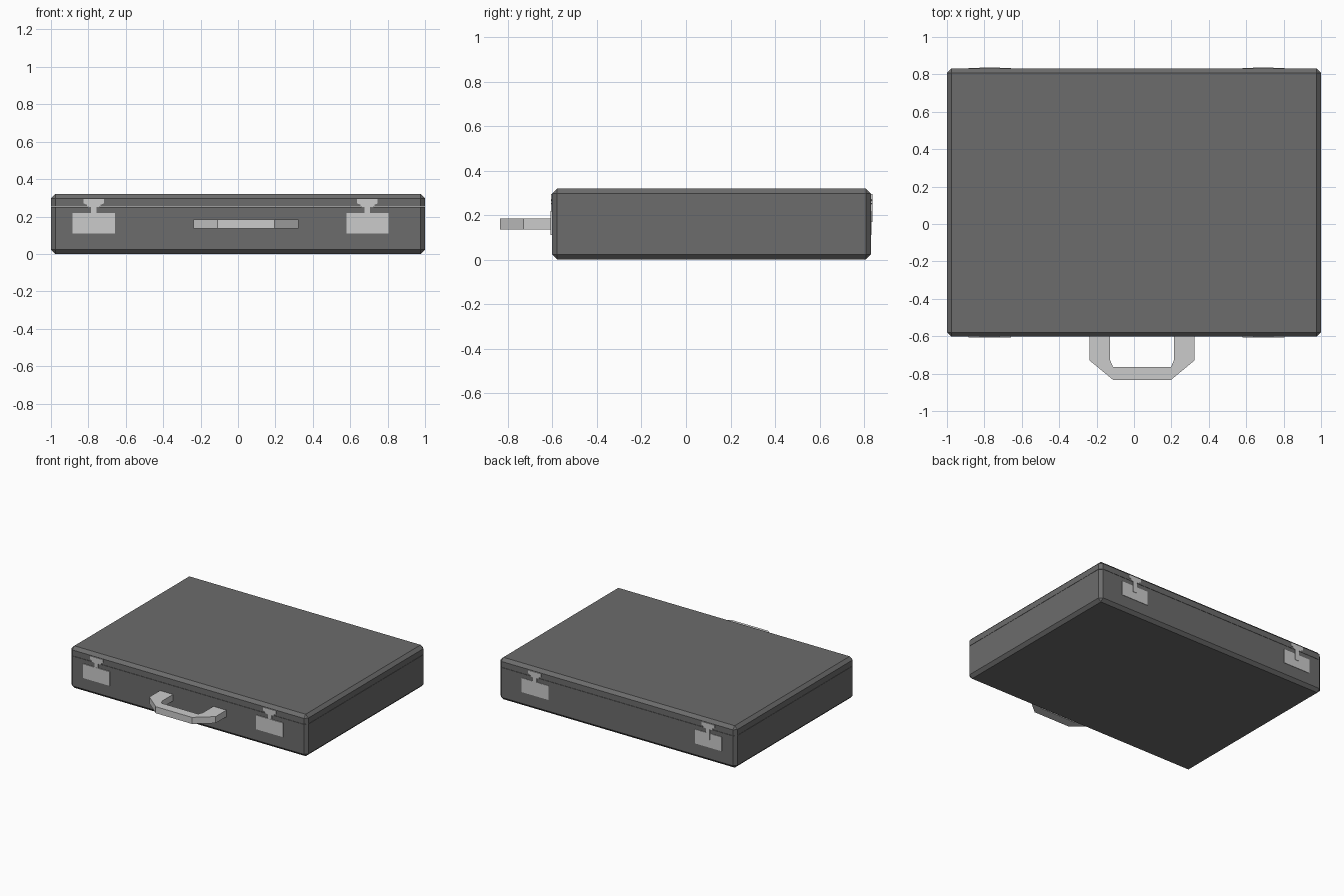
import bpy, bmesh
from mathutils import Vector

if "Cube" in bpy.data.objects:
    bpy.data.objects.remove(bpy.data.objects["Cube"])

Y0, Y1, TOP, SEAM = -0.602, 0.831, 0.32, 0.252

dark = bpy.data.materials.new("dark_grey")
dark.diffuse_color = (0.15, 0.15, 0.15, 1)
dark.use_nodes = True
dark.node_tree.nodes["Principled BSDF"].inputs["Base Color"].default_value = dark.diffuse_color


def finish(name, bm, mat=None):
    bmesh.ops.recalc_face_normals(bm, faces=bm.faces)
    me = bpy.data.meshes.new(name)
    bm.to_mesh(me)
    bm.free()
    if mat:
        me.materials.append(mat)
    ob = bpy.data.objects.new(name, me)
    bpy.context.collection.objects.link(ob)
    return ob


def prism(name, pts, offset):
    """Extrude a closed 3D outline along offset."""
    bm = bmesh.new()
    face = bm.faces.new([bm.verts.new(p) for p in pts])
    ext = bmesh.ops.extrude_face_region(bm, geom=[face], use_keep_orig=True)
    moved = [g for g in ext["geom"] if isinstance(g, bmesh.types.BMVert)]
    bmesh.ops.translate(bm, verts=moved, vec=Vector(offset))
    return finish(name, bm)


def shell(name, cut_z, keep_lower):
    """Chamfered case box, cut at the seam and capped."""
    bm = bmesh.new()
    bmesh.ops.create_cube(bm, size=1)
    for v in bm.verts:
        v.co = (v.co.x * 2, v.co.y * (Y1 - Y0) + (Y0 + Y1) / 2,
                (v.co.z + 0.5) * TOP)
    bmesh.ops.bevel(bm, geom=bm.edges[:], offset=0.023, segments=1,
                    affect='EDGES', profile=0.5)
    cut = bmesh.ops.bisect_plane(
        bm, geom=bm.verts[:] + bm.edges[:] + bm.faces[:],
        plane_co=(0, 0, cut_z), plane_no=(0, 0, 1),
        clear_outer=keep_lower, clear_inner=not keep_lower)
    rim = [g for g in cut["geom_cut"] if isinstance(g, bmesh.types.BMEdge)]
    bmesh.ops.edgeloop_fill(bm, edges=rim)
    return finish(name, bm, dark)


# Case halves, with a fine seam between them
shell("case_base", SEAM - 0.001, True)
shell("case_lid", SEAM + 0.001, False)

# Carry handle
half = [(0.28, -0.595), (0.28, -0.73), (0.153, -0.835)]
inner = [(0.155, -0.765), (0.17, -0.73), (0.17, -0.595)]
side = half + [(-x, y) for x, y in reversed(half)]
side += [(-x, y) for x, y in reversed(inner)] + inner
# reorder so the outline runs outer rim, then back along the inner rim
outline = half + [(-x, y) for x, y in reversed(half)] \
    + [(-x, y) for x, y in reversed(inner)] + inner
prism("handle", [(x + 0.043, y, 0.135) for x, y in outline], (0, 0, 0.05))

# Latches on the front and matching ones on the back
catch = [(0.015, 0.17), (0.015, 0.25), (0.037, 0.253), (0.037, 0.263),
         (0.055, 0.27), (0.055, 0.294)]
catch += [(-x, z) for x, z in reversed(catch)]
plate = [(-0.113, 0.11), (0.113, 0.11), (0.113, 0.218), (-0.113, 0.218)]
for label, wall, out, plate_d, catch_d in (
        ("front", Y0, -1, 0.006, 0.005), ("back", Y1, 1, 0.003, 0.006)):
    for hand, cx in (("left", -0.771), ("right", 0.692)):
        start = wall - out * 0.005
        prism(f"{label}_latch_plate_{hand}",
              [(cx + x, start, z) for x, z in plate],
              (0, out * (0.005 + plate_d), 0))
        prism(f"{label}_latch_catch_{hand}",
              [(cx + x, start, z) for x, z in catch],
              (0, out * (0.005 + catch_d), 0))
